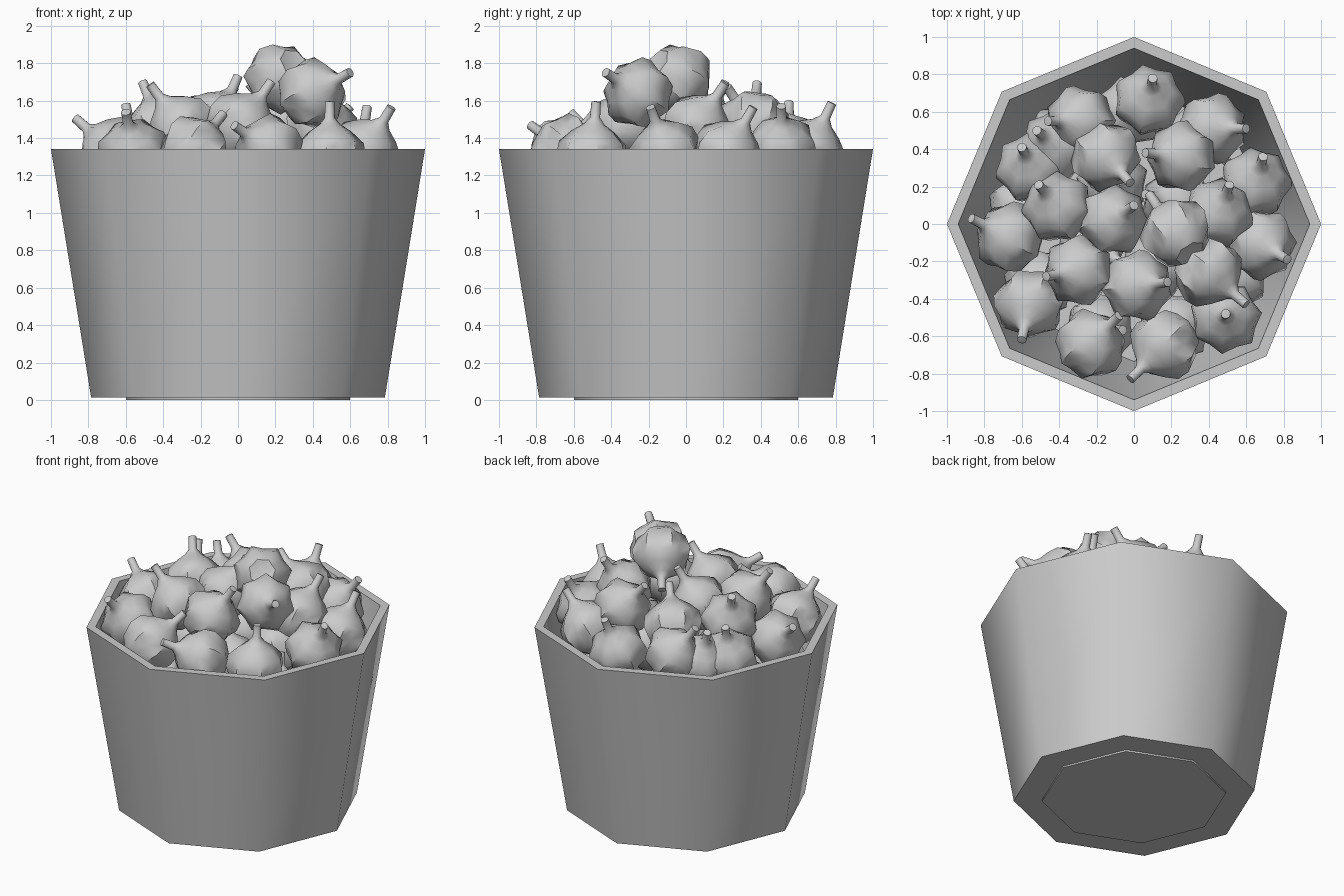
import bpy, bmesh, math, random
from mathutils import Vector, Matrix

if "Cube" in bpy.data.objects:
    bpy.data.objects.remove(bpy.data.objects["Cube"])

random.seed(4)


def lathe(name, profile, sides, shape=None, angle=50):
    """Revolve (radius, height) rows around z; zero radius rows become poles."""
    bm = bmesh.new()
    rows = []
    for i, (r, h) in enumerate(profile):
        if r == 0:
            rows.append([bm.verts.new((0, 0, h))] * sides)
            continue
        row = []
        for k in range(sides):
            a = 2 * math.pi * k / sides
            f = shape(i, k) if shape else 1
            row.append(bm.verts.new((r * f * math.cos(a), r * f * math.sin(a), h)))
        rows.append(row)
    for lo, hi in zip(rows, rows[1:]):
        for k in range(sides):
            n = (k + 1) % sides
            bm.faces.new(list(dict.fromkeys((lo[k], lo[n], hi[n], hi[k]))))
    bmesh.ops.recalc_face_normals(bm, faces=bm.faces)
    me = bpy.data.meshes.new(name)
    bm.to_mesh(me)
    bm.free()
    ob = bpy.data.objects.new(name, me)
    bpy.context.collection.objects.link(ob)
    bpy.ops.object.select_all(action='DESELECT')
    ob.select_set(True)
    bpy.context.view_layer.objects.active = ob
    bpy.ops.object.shade_smooth_by_angle(angle=math.radians(angle))
    return ob


# octagonal bucket: underside, outer wall, rim, inner wall, inner floor
lathe("bucket", [(0, 0.012), (0.785, 0.012), (1.0, 1.342), (0.94, 1.342),
                 (0.735, 0.05), (0, 0.05)], 8)
# thin foot plate just below the underside
lathe("foot_plate", [(0, 0), (0.6, 0), (0.6, 0.02), (0, 0.02)], 8)

# ribbed fruit with a neck and stem, stem along +z
FRUIT = [(0, -0.145), (0.085, -0.165), (0.155, -0.11), (0.19, -0.01),
         (0.178, 0.065), (0.115, 0.125), (0.055, 0.165), (0.027, 0.2),
         (0.025, 0.285), (0, 0.288)]
VALLEY = [1, 0.9, 0.87, 0.88, 0.88, 0.92, 0.97, 1, 1, 1]
master = lathe("fruit", FRUIT, 14, lambda i, k: VALLEY[i] if k % 2 else 1.03, 48)
fruit_mesh = master.data
bpy.data.objects.remove(master)


def fruit(name, x, y, z, dx, dy, up=1):
    """Place a fruit; (dx, dy) is the horizontal reach of the stem."""
    dz = math.sqrt(max(0.285 ** 2 - dx * dx - dy * dy, 0.004)) * up
    rot = Vector((dx, dy, dz)).to_track_quat('Z', 'Y').to_matrix().to_4x4()
    spin = Matrix.Rotation(random.uniform(0, 6.28), 4, 'Z')
    ob = bpy.data.objects.new(name, fruit_mesh)
    bpy.context.collection.objects.link(ob)
    ob.matrix_world = Matrix.Translation((x, y, z)) @ rot @ spin


# visible pile: x, y, z, stem dx, stem dy, stem up/down
PILE = [
    (0.08, 0.66, 1.33, 0.02, 0.12, 1), (0.42, 0.51, 1.35, 0.18, 0.0, 1),
    (-0.29, 0.55, 1.36, -0.17, 0.0, 1), (-0.15, 0.36, 1.46, 0.13, -0.14, 1),
    (0.25, 0.36, 1.48, -0.19, 0.02, 1), (-0.55, 0.30, 1.32, -0.05, 0.11, 1),
    (-0.41, 0.09, 1.46, -0.10, 0.12, 1), (-0.67, -0.07, 1.33, -0.20, 0.10, 1),
    (-0.11, 0.02, 1.48, 0.11, 0.08, 1), (0.45, 0.06, 1.46, 0.06, 0.15, 1),
    (0.65, 0.22, 1.32, 0.04, 0.14, 1), (0.68, -0.11, 1.33, 0.14, -0.08, 1),
    (-0.30, -0.25, 1.46, -0.17, -0.03, 1), (0.02, -0.33, 1.47, 0.16, 0.02, 1),
    (-0.56, -0.43, 1.33, -0.04, -0.19, 1), (-0.23, -0.64, 1.34, 0.15, 0.15, 1),
    (0.16, -0.65, 1.34, -0.18, -0.18, 1), (0.49, -0.50, 1.31, 0.0, 0.02, 1),
    (0.40, -0.26, 1.64, 0.20, -0.17, 1), (0.22, -0.04, 1.715, -0.14, 0.20, -1),
    (-0.42, 0.42, 1.30, -0.10, 0.08, 1),
]
for i, p in enumerate(PILE):
    fruit(f"fruit_top_{i + 1}", *p)

# hidden layer under the visible pile
n = 0
for ring_r, count in ((0.6, 9), (0.25, 4)):
    for k in range(count):
        a = 2 * math.pi * (k + 0.3) / count
        n += 1
        fruit(f"fruit_lower_{n}", ring_r * math.cos(a), ring_r * math.sin(a),
              1.02 if ring_r > 0.5 else 1.14,
              random.uniform(-0.18, 0.18), random.uniform(-0.18, 0.18))
